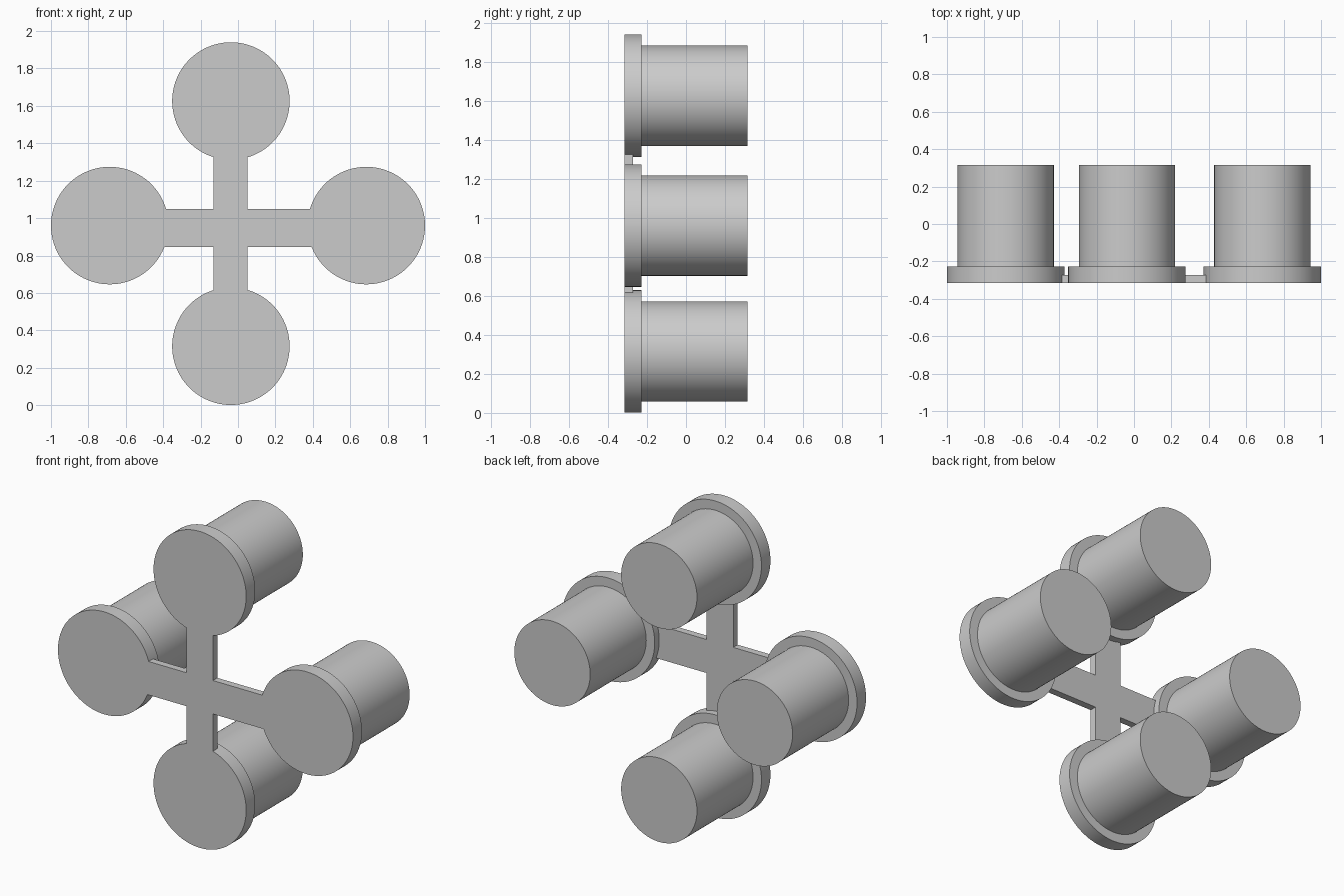
import bpy
import bmesh
import math
from mathutils import Vector

if "Cube" in bpy.data.objects:
    bpy.data.objects.remove(bpy.data.objects["Cube"], do_unlink=True)

# Single plain grey material
grey = bpy.data.materials.new("plain_grey")
grey.use_nodes = True
colour = (0.6, 0.6, 0.6, 1)
grey.diffuse_color = colour
grey.node_tree.nodes["Principled BSDF"].inputs["Base Color"].default_value = colour

FRONT, BACK = -0.315, 0.315
FLANGE_BACK, BAR_BACK = -0.228, -0.272
FLANGE_R, BODY_R = 0.314, 0.257
SEGMENTS = 96


def extrude_outlines(name, outline, steps):
    """Join outlines, scaled per (scale, y) step, into a closed solid along y."""
    bm = bmesh.new()
    rings = [[bm.verts.new((x * s, y, z * s)) for x, z in outline] for s, y in steps]
    n = len(outline)
    for a, b in zip(rings, rings[1:]):
        for i in range(n):
            j = (i + 1) % n
            bm.faces.new((a[i], a[j], b[j], b[i]))
    bm.faces.new(rings[0])
    bm.faces.new(rings[-1])
    bmesh.ops.recalc_face_normals(bm, faces=bm.faces)
    mesh = bpy.data.meshes.new(name)
    bm.to_mesh(mesh)
    bm.free()
    mesh.materials.append(grey)
    obj = bpy.data.objects.new(name, mesh)
    bpy.context.collection.objects.link(obj)
    return obj


# Four flanged plugs: wide front disc stepping down to a long cylinder
angles = [2 * math.pi * i / SEGMENTS for i in range(SEGMENTS)]
circle = [(math.cos(a), math.sin(a)) for a in angles]
profile = [(FLANGE_R, FRONT), (FLANGE_R, FLANGE_BACK),
           (BODY_R, FLANGE_BACK), (BODY_R, BACK)]
centres = {
    "top_plug": (-0.038, 1.626),
    "bottom_plug": (-0.038, 0.315),
    "left_plug": (0.686, 0.96),
    "right_plug": (-0.686, 0.96),
}
for name, (x, z) in centres.items():
    plug = extrude_outlines(name, circle, profile)
    plug.location = Vector((x, 0, z))
    bpy.ops.object.select_all(action="DESELECT")
    plug.select_set(True)
    bpy.context.view_layer.objects.active = plug
    bpy.ops.object.shade_smooth_by_angle(angle=math.radians(30))

# Thin cross joining the flanges
x0, x1 = -0.13, 0.05
z0, z1 = 0.845, 1.05
end, low, high = 0.4, 0.61, 1.33
cross = [(x0, low), (x1, low), (x1, z0), (end, z0), (end, z1), (x1, z1),
         (x1, high), (x0, high), (x0, z1), (-end, z1), (-end, z0), (x0, z0)]
extrude_outlines("connecting_cross", cross, [(1, FRONT), (1, BAR_BACK)])
